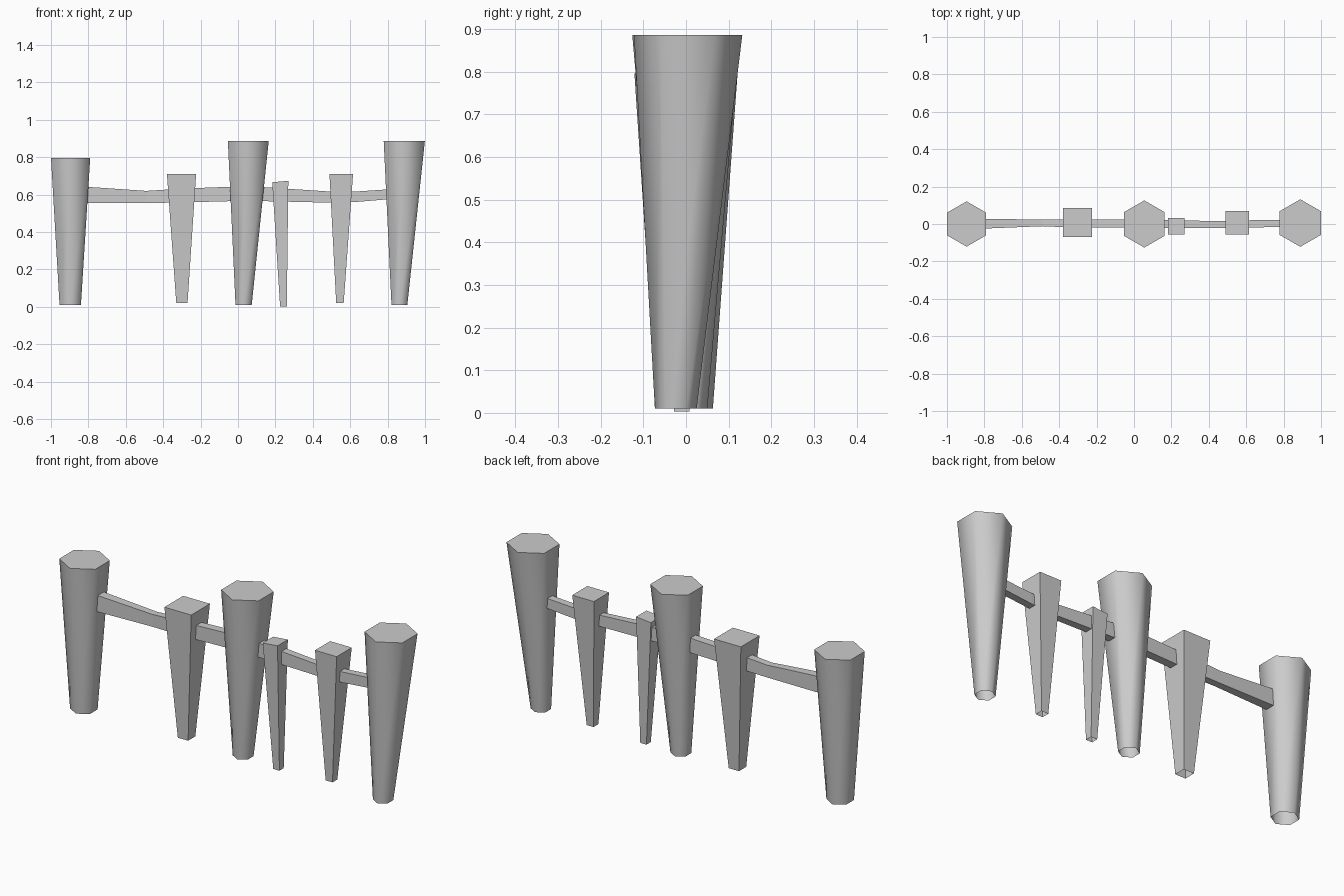
import bpy, bmesh, math
from mathutils import Vector

if "Cube" in bpy.data.objects:
    bpy.data.objects.remove(bpy.data.objects["Cube"])

GREY = (0.6, 0.6, 0.6, 1)
stone = bpy.data.materials.new("plain grey")
stone.use_nodes = True
stone.diffuse_color = GREY
stone.node_tree.nodes["Principled BSDF"].inputs["Base Color"].default_value = GREY


def finish(name, bm):
    mesh = bpy.data.meshes.new(name)
    bm.to_mesh(mesh)
    bm.free()
    mesh.materials.append(stone)
    obj = bpy.data.objects.new(name, mesh)
    bpy.context.collection.objects.link(obj)


def post(name, sides, bottom, top, r_bottom, r_top, tilt=0.0, smooth=False):
    """Tapered post, capped on top and open underneath."""
    bm = bmesh.new()
    start = math.pi / 2 if sides == 6 else math.pi / 4
    rings = []
    for centre, r, t in ((bottom, r_bottom, 0), (top, r_top, tilt)):
        ring = []
        for i in range(sides):
            a = start + i * math.tau / sides
            off = Vector((r * math.cos(a), r * math.sin(a), t * r * math.cos(a)))
            ring.append(bm.verts.new(Vector(centre) + off))
        rings.append(ring)
    low, high = rings
    for i in range(sides):
        j = (i + 1) % sides
        bm.faces.new((low[i], low[j], high[j], high[i])).smooth = smooth
    bm.faces.new(high)
    finish(name, bm)


def rail(name, sections):
    """Box beam through sections of (x, y min, y max, z min, z max)."""
    bm = bmesh.new()
    rings = [[bm.verts.new(p) for p in ((x, y0, z0), (x, y1, z0), (x, y1, z1), (x, y0, z1))]
             for x, y0, y1, z0, z1 in sections]
    for a, b in zip(rings, rings[1:]):
        for i in range(4):
            j = (i + 1) % 4
            bm.faces.new((a[i], a[j], b[j], b[i]))
    bm.faces.new(rings[0])
    bm.faces.new(rings[-1])
    bmesh.ops.recalc_face_normals(bm, faces=bm.faces)
    finish(name, bm)


# Large six-sided posts
post("right_end_post", 6, (-0.897, -0.003, 0.01), (-0.895, 0, 0.796), 0.066, 0.121, smooth=True)
post("middle_post", 6, (0.03, 0, 0.01), (0.055, 0, 0.886), 0.05, 0.126, smooth=True)
post("left_end_post", 6, (0.863, -0.024, 0.01), (0.889, 0.005, 0.886), 0.049, 0.127, smooth=True)

# Slim square stakes
D = math.sqrt(2)
post("wide_stake", 4, (-0.3, 0, 0.02), (-0.302, 0.008, 0.71), 0.03 * D, 0.078 * D)
post("small_stake", 4, (0.243, -0.01, 0.003), (0.226, -0.012, 0.67), 0.018 * D, 0.043 * D, tilt=0.09)
post("narrow_stake", 4, (0.545, 0, 0.02), (0.552, 0.006, 0.71), 0.02 * D, 0.063 * D)

# Crooked rails between the large posts
rail("right_rail", [(-0.84, -0.026, 0.026, 0.555, 0.644), (-0.49, -0.012, 0.025, 0.555, 0.62),
                    (-0.3, -0.02, 0.024, 0.558, 0.632), (0.03, -0.02, 0.024, 0.567, 0.645)])
rail("left_rail", [(0.06, -0.022, 0.022, 0.567, 0.645), (0.5, -0.02, 0.015, 0.557, 0.616),
                   (0.62, -0.018, 0.02, 0.56, 0.616), (0.86, -0.016, 0.024, 0.58, 0.632)])
